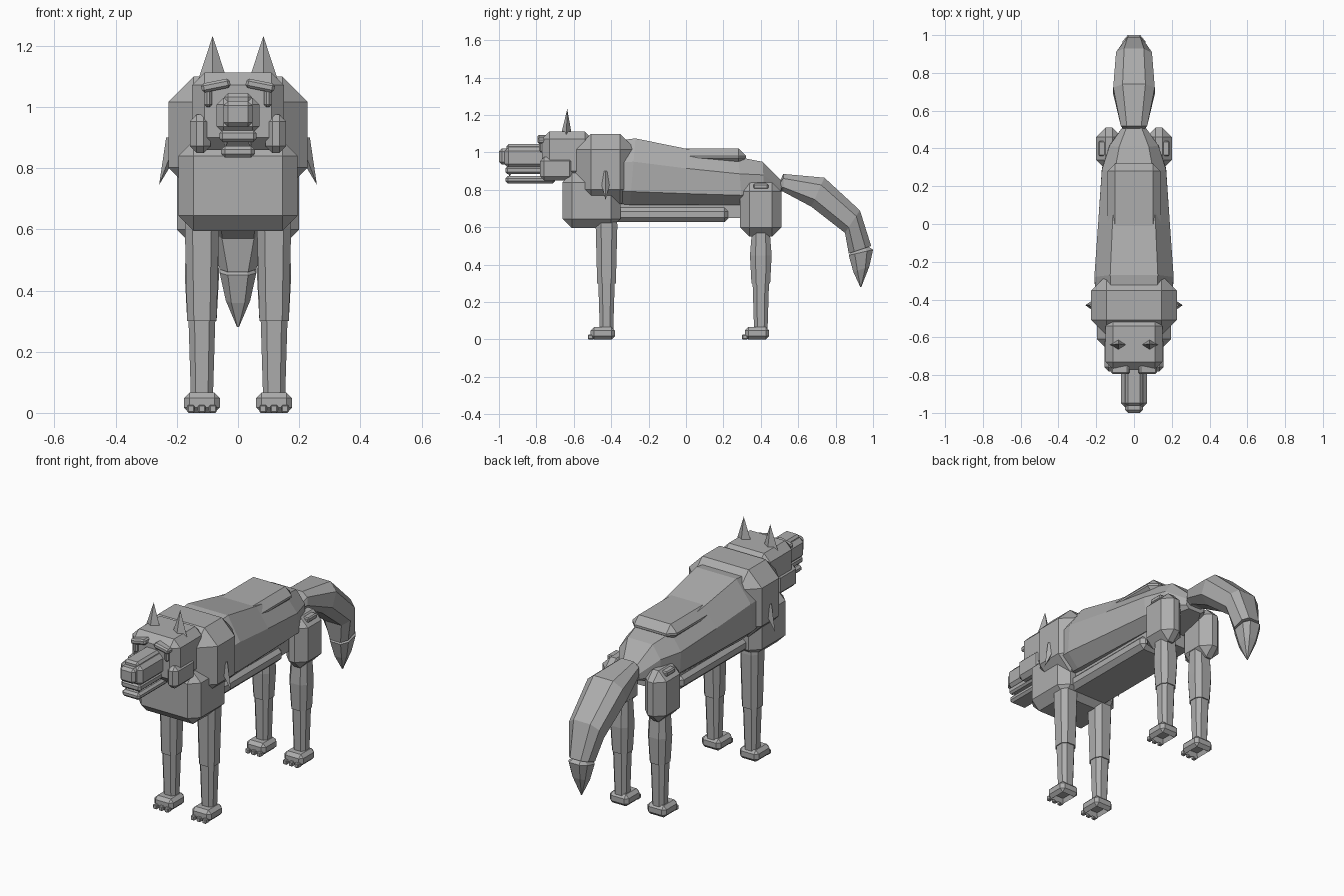
import bpy, bmesh
from mathutils import Vector, Matrix

cube = bpy.data.objects.get("Cube")
if cube:
    bpy.data.objects.remove(cube)

grey = bpy.data.materials.new("plain_grey")
grey.use_nodes = True
tone = (0.42, 0.42, 0.42, 1)
grey.diffuse_color = tone
grey.node_tree.nodes["Principled BSDF"].inputs["Base Color"].default_value = tone


def finish(bm, name):
    bmesh.ops.recalc_face_normals(bm, faces=bm.faces)
    mesh = bpy.data.meshes.new(name)
    bm.to_mesh(mesh)
    bm.free()
    mesh.materials.append(grey)
    obj = bpy.data.objects.new(name, mesh)
    bpy.context.collection.objects.link(obj)
    return obj


def box(name, x, y, z, bevel=0.0, hollow=False, turn=0.0):
    """Chamfered box from ranges; optional recess underneath and roll about y."""
    bm = bmesh.new()
    bmesh.ops.create_cube(bm, size=1)
    size = Vector((x[1] - x[0], y[1] - y[0], z[1] - z[0]))
    mid = Vector((x[0] + x[1], y[0] + y[1], z[0] + z[1])) / 2
    bmesh.ops.scale(bm, vec=size, verts=bm.verts)
    if bevel:
        bmesh.ops.bevel(bm, geom=bm.edges[:], offset=bevel, segments=1,
                        affect='EDGES', clamp_overlap=True)
    if hollow:
        bm.normal_update()
        under = [f for f in bm.faces if f.normal.z < -0.9]
        bmesh.ops.inset_region(bm, faces=under, thickness=0.012)
        bmesh.ops.translate(bm, vec=(0, 0, 0.025),
                            verts=list({v for f in under for v in f.verts}))
    bmesh.ops.rotate(bm, verts=bm.verts, matrix=Matrix.Rotation(turn, 3, 'Y'))
    bmesh.ops.translate(bm, vec=mid, verts=bm.verts)
    return finish(bm, name)


OCT = [(0.55, 1), (1, 0.5), (1, -0.5), (0.55, -1)]
BARREL = [(0.6, 1), (1, 0.3), (1, -0.6), (0.65, -1)]


def loft(name, rings, profile=OCT, cx=0.0):
    """Skin rings of (upper y, upper z, lower y, lower z, half width)."""
    loop = profile + [(-a, b) for a, b in reversed(profile)]
    bm = bmesh.new()
    skins = []
    for uy, uz, ly, lz, w in rings:
        hi, lo = Vector((cx, uy, uz)), Vector((cx, ly, lz))
        skins.append([bm.verts.new((hi + lo) / 2 + (hi - lo) / 2 * b + Vector((a * w, 0, 0)))
                      for a, b in loop])
    n = len(loop)
    for p, q in zip(skins, skins[1:]):
        for i in range(n):
            j = (i + 1) % n
            bm.faces.new((p[i], p[j], q[j], q[i]))
    bm.faces.new(skins[0])
    bm.faces.new(skins[-1])
    return finish(bm, name)


def spike(name, base, tip, wide, deep):
    """Four sided point from base to tip."""
    bm = bmesh.new()
    base, tip = Vector(base), Vector(tip)
    offsets = [(wide, 0, 0), (0, deep, 0), (-wide, 0, 0), (0, -deep, 0)]
    ring = [bm.verts.new(base + Vector(o)) for o in offsets]
    top = bm.verts.new(tip)
    bm.faces.new(ring)
    for i in range(4):
        bm.faces.new((ring[i], ring[(i + 1) % 4], top))
    return finish(bm, name)


def span(s, a, b):
    return (a, b) if s > 0 else (-b, -a)


# Trunk
loft("body", [(-0.4, 1.06, -0.4, 0.73, 0.2), (-0.27, 1.075, -0.3, 0.72, 0.21),
              (0, 1.02, 0, 0.72, 0.19), (0.28, 0.975, 0.3, 0.72, 0.17),
              (0.41, 0.95, 0.42, 0.75, 0.13), (0.52, 0.84, 0.5, 0.77, 0.06)], BARREL)
box("ruff", (-0.228, 0.228), (-0.59, -0.27), (0.72, 1.10), 0.083)
box("chest", (-0.195, 0.195), (-0.66, -0.35), (0.595, 0.89), 0.05)
box("belly", (-0.13, 0.13), (-0.4, 0.23), (0.627, 0.71), 0.025)
box("belly_upper", (-0.11, 0.11), (-0.36, 0.32), (0.65, 0.74))
box("back_pad", (-0.14, 0.14), (-0.16, 0.32), (0.93, 1.022), 0.04)

# Tail
loft("tail", [(0.5, 0.84, 0.49, 0.79, 0.05), (0.52, 0.885, 0.52, 0.79, 0.07),
              (0.74, 0.865, 0.67, 0.71, 0.11), (0.93, 0.69, 0.85, 0.57, 0.095),
              (0.99, 0.5, 0.87, 0.46, 0.06)])
loft("tail_tip", [(0.97, 0.5, 0.9, 0.49, 0.03), (1.0, 0.48, 0.87, 0.45, 0.06),
                  (0.98, 0.39, 0.895, 0.36, 0.04), (0.937, 0.28, 0.932, 0.28, 0.003)])

# Head and muzzle
box("head", (-0.15, 0.15), (-0.77, -0.5), (0.86, 1.112), 0.04)
box("muzzle", (-0.07, 0.07), (-0.97, -0.74), (0.915, 1.03), 0.022)
box("muzzle_bridge", (-0.045, 0.045), (-0.96, -0.74), (1.0, 1.045), 0.012)
box("nose", (-0.047, 0.047), (-1.0, -0.93), (0.935, 1.02), 0.015)
box("upper_lip", (-0.06, 0.06), (-0.965, -0.74), (0.885, 0.925), 0.01)
box("lower_jaw", (-0.055, 0.055), (-0.965, -0.7), (0.835, 0.873), 0.012)

for s, side in ((1, "left"), (-1, "right")):
    # Face details
    box(side + "_cheek", span(s, 0.09, 0.157), (-0.78, -0.6), (0.85, 0.975), 0.022)
    box(side + "_brow", span(s, 0.025, 0.12), (-0.795, -0.72), (1.055, 1.085), 0.008, turn=s * 0.2)
    box(side + "_eye_ridge", span(s, 0.085, 0.11), (-0.785, -0.74), (1.0, 1.06), 0.008)
    spike(side + "_fang", (s * 0.04, -0.94, 0.9), (s * 0.04, -0.945, 0.865), 0.012, 0.012)
    spike(side + "_ear", (s * 0.083, -0.64, 1.08), (s * 0.083, -0.635, 1.232), 0.05, 0.032)
    spike(side + "_shoulder_tuft", (s * 0.2, -0.43, 0.9), (s * 0.258, -0.43, 0.745), 0.035, 0.04)

    # Thighs
    box(side + "_thigh", span(s, 0.065, 0.2), (0.29, 0.51), (0.55, 0.84), 0.05)
    box(side + "_thigh_plate", span(s, 0.145, 0.188), (0.36, 0.44), (0.805, 0.833), 0.006)

    # Legs and paws
    for part, y, top in (("front", -0.425, 0.76), ("hind", 0.4, 0.6)):
        name = side + "_" + part
        cx = s * 0.118
        loft(name + "_upper_leg", [(y + d, z, y - d, z, w) for d, z, w in
             ((0.046, top, 0.05), (0.058, top - 0.15, 0.056), (0.05, 0.3, 0.048))], cx=cx)
        loft(name + "_lower_leg", [(y + d, z, y - d, z, w) for d, z, w in
             ((0.044, 0.31, 0.044), (0.036, 0.05, 0.036))], cx=cx)
        box(name + "_paw", (cx - 0.059, cx + 0.059), (y - 0.085, y + 0.045),
            (0, 0.066), 0.018, hollow=True)
        for i in (-1, 0, 1):
            tx = cx + i * 0.036
            box(name + "_toe", (tx - 0.012, tx + 0.012), (y - 0.1, y - 0.07), (0, 0.026), 0.004)
